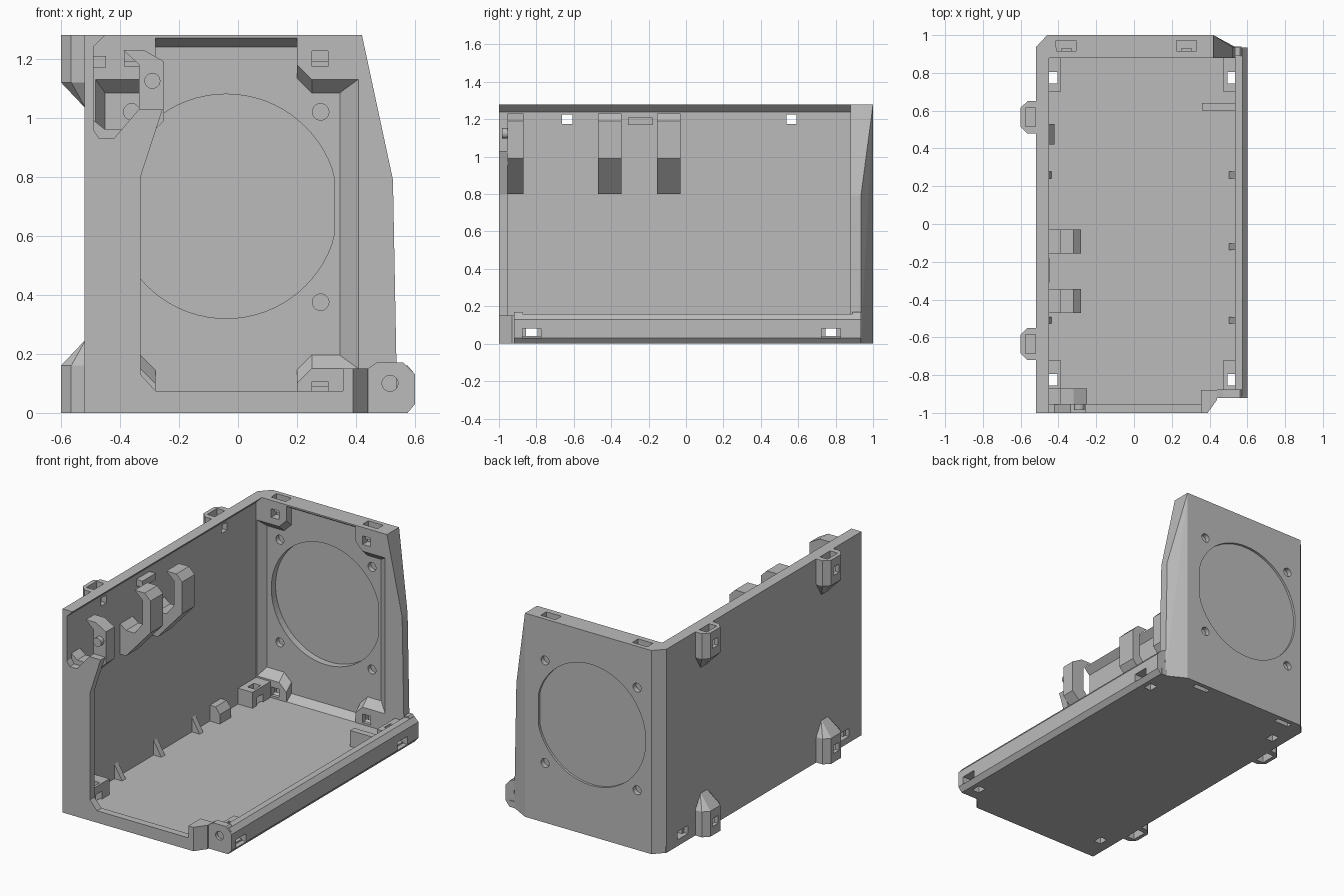
import bpy
import bmesh
import math
from mathutils import Vector

if "Cube" in bpy.data.objects:
    bpy.data.objects.remove(bpy.data.objects["Cube"])

grey = bpy.data.materials.new("plain_grey")
grey.use_nodes = True
tone = (0.5, 0.5, 0.5, 1)
grey.diffuse_color = tone
grey.node_tree.nodes["Principled BSDF"].inputs["Base Color"].default_value = tone

H = 1.28      # overall height
MID = -0.04   # centre line of the back panel


def finish(name, bm):
    bmesh.ops.recalc_face_normals(bm, faces=bm.faces)
    mesh = bpy.data.meshes.new(name)
    bm.to_mesh(mesh)
    bm.free()
    mesh.materials.append(grey)
    ob = bpy.data.objects.new(name, mesh)
    bpy.context.collection.objects.link(ob)
    return ob


def prism(name, pts, axis, a, b):
    """Extrude a 2D outline along an axis from a to b."""
    place = {"x": lambda p, t: (t, p[0], p[1]),
             "y": lambda p, t: (p[0], t, p[1]),
             "z": lambda p, t: (p[0], p[1], t)}[axis]
    bm = bmesh.new()
    face = bm.faces.new([bm.verts.new(place(p, a)) for p in pts])
    ext = bmesh.ops.extrude_face_region(bm, geom=[face])
    move = Vector(place((0, 0), b - a))
    bmesh.ops.translate(bm, vec=move, verts=[v for v in ext["geom"] if isinstance(v, bmesh.types.BMVert)])
    return finish(name, bm)


def hull(name, pts):
    bm = bmesh.new()
    verts = [bm.verts.new(p) for p in pts]
    res = bmesh.ops.convex_hull(bm, input=verts)
    loose = [v for v in bm.verts if not v.link_faces]
    bmesh.ops.delete(bm, geom=loose, context="VERTS")
    bmesh.ops.dissolve_limit(bm, angle_limit=0.01, verts=bm.verts, edges=bm.edges)
    return finish(name, bm)


def box(name, x0, x1, y0, y1, z0, z1):
    return prism(name, [(x0, y0), (x1, y0), (x1, y1), (x0, y1)], "z", z0, z1)


def disc(name, x, z, r, y0, y1, n=24, right=9):
    pts = []
    for i in range(n):
        a = math.tau * i / n
        pts.append((min(x + r * math.cos(a), right), z + r * math.sin(a)))
    return prism(name, pts, "y", y0, y1)


def cut(ob, cutters):
    for c in cutters:
        mod = ob.modifiers.new("cut", "BOOLEAN")
        mod.operation = "DIFFERENCE"
        mod.solver = "EXACT"
        mod.object = c
        bpy.context.view_layer.objects.active = ob
        bpy.ops.object.modifier_apply(modifier=mod.name)
        bpy.data.objects.remove(c)


SLOT_Y = (-0.825, 0.775)
HASP_Y = (-0.635, 0.565)

# Floor with square holes near its corners
floor = prism("floor", [(-0.52, -1), (0.39, -1), (0.42, -0.95), (0.42, -0.92),
                        (0.57, -0.92), (0.57, 0.94), (-0.52, 0.94)], "z", 0, 0.04)
cut(floor, [box("c", x - 0.025, x + 0.025, y - 0.03, y + 0.03, -1, 1)
            for x in (-0.43, 0.52) for y in SLOT_Y])

# Left wall with an overhanging top lip
wall = prism("side_wall", [(-0.52, 0), (-0.52, H), (-0.45, H), (-0.49, 1.24), (-0.49, 0)], "y", -1, 0.935)
cut(wall, [box("c", -1, -0.3, y - 0.027, y + 0.027, 1.175, 1.225) for y in HASP_Y]
    + [box("c", -1, -0.3, y - 0.05, y + 0.05, 0.04, 0.09) for y in SLOT_Y])

# Low lip along the open side, with slots
lip_edge = [(0.575, 0.16), (0.6, 0.13), (0.6, 0.03), (0.575, 0)]
lip = prism("side_lip", [(0.535, 0), (0.535, 0.16)] + lip_edge, "y", -0.91, 0.93)
cut(lip, [box("c", 0.5, 0.7, y - 0.05, y + 0.05, 0.03, 0.08) for y in SLOT_Y]
    + [box("c", 0.5, 0.545, y - 0.03, y + 0.03, -1, 0.1) for y in SLOT_Y])

# Hinge plates at both ends of the lip
for y, label in ((-0.92, "front"), (0.89, "back")):
    plate = prism(label + "_hinge_plate", [(0.44, 0), (0.44, 0.15), (0.47, 0.17), (0.56, 0.17)]
                  + lip_edge[1:], "y", y, y + 0.045)
    cut(plate, [disc("c", 0.515, 0.1, 0.027, y - 0.1, y + 0.1)])
prism("front_hinge_block", [(0.355, -1), (0.39, -1), (0.44, -0.93), (0.44, -0.88), (0.355, -0.88)], "z", 0, 0.15)

# Front frame: bottom bar and left strip with a notch near the top
prism("front_frame", [(-0.52, 0), (0.36, 0), (0.36, 0.075), (-0.28, 0.075), (-0.33, 0.13),
                      (-0.33, 0.8), (-0.255, 1.03), (-0.335, 1.03), (-0.42, 0.93), (-0.47, 0.93),
                      (-0.49, 0.96), (-0.49, H), (-0.52, H)], "y", -1, -0.955)

# Hooked clips rising from the left wall; the front one carries a pin
clip = [(-0.5, 0.8), (-0.45, 0.8), (-0.28, 0.99), (-0.28, 1.19), (-0.32, 1.23), (-0.39, 1.23),
        (-0.335, 1.18), (-0.335, 1.03), (-0.39, 0.96), (-0.45, 0.96), (-0.5, 1.0)]
for i, y in enumerate((-0.47, -0.155)):
    prism("cable_clip_%d" % i, clip, "y", y, y + 0.125)
prism("front_hook", [(x + 0.03 if x > -0.3 else x, z) for x, z in clip], "y", -0.955, -0.87)
disc("hook_pin", -0.29, 1.125, 0.027, -0.985, -0.95)
box("wall_tab", -0.5, -0.447, -0.31, -0.18, 1.17, 1.21)

# Back panel: bevelled outside, recessed inside, blind round opening
outline = [(-0.52, 0), (-0.52, H), (0.42, H), (0.525, 0.79), (0.525, 0.3), (0.54, 0)]
back = hull("back_panel", [(x, y, z) for x, z in outline for y in (0.88, 0.935)]
            + [(x, 1, z) for x in (-0.46, 0.42) for z in (0, H)])
recess = hull("c", [(x, 0.87, z) for x in (-0.49, 0.42) for z in (0.03, H - 0.003)]
              + [(x, 0.93, z) for x in (-0.45, 0.345) for z in (0.075, 1.24)])
cutters = [recess,
           disc("c", MID, 0.7, 0.38, 0.8, 0.973, 72, 0.325),
           disc("c", MID, 0.7, 0.38, 0.985, 1.1, 72, 0.325)]
for x in (-0.36, 0.28):
    for z in (0.375, 1.02):
        cutters += [disc("c", x, z, 0.028, 0.8, 0.96, 20), disc("c", x, z, 0.028, 0.97, 1.1, 20)]
for x in (-0.36, 0.278):
    cutters += [box("c", x - 0.052, x + 0.052, 0.915, 0.972, z, z + 0.1) for z in (-0.01, H - 0.09)]
cut(back, cutters)

# Corner blocks of the back panel, mirrored in both directions
for sx in (1, -1):
    for top in (True, False):
        def at(x, y, z):
            return (MID + sx * (x - MID), y, z if top else H - z)
        block = hull("panel_corner_block",
                     [at(*p) for p in ((0.2, 0.88, H), (0.41, 0.88, H), (0.41, 0.88, 1.13),
                                       (0.25, 0.88, 1.13), (0.2, 0.88, 1.18), (0.2, 0.935, H),
                                       (0.41, 0.935, H), (0.41, 0.935, 1.08),
                                       (0.25, 0.935, 1.08), (0.2, 0.935, 1.13))])
        hx, _, hz = at(0.278, 0, 1.2)
        cut(block, [box("c", hx - 0.027, hx + 0.027, 0.8, 0.93, hz - 0.027, hz + 0.027),
                    box("c", hx - 0.052, hx + 0.052, 0.915, 0.99, hz - 0.01 if top else -0.1,
                        H + 0.1 if top else hz + 0.01)])

# Hasps on the outside of the left wall, upper and lower pairs
for y in HASP_Y:
    for top in (True, False):
        def lv(z):
            return z if top else H - z
        pts = []
        for z in (H, 1.12):
            pts += [(x, y + s * w, lv(z)) for x, w in ((-0.515, 0.085), (-0.565, 0.085), (-0.6, 0.05))
                    for s in (1, -1)]
        pts += [(-0.515, y + s * 0.03, lv(1.03)) for s in (1, -1)]
        hasp = hull("hasp", pts)
        za, zb = sorted((lv(1.14), lv(1.4)))
        cut(hasp, [box("c", -0.575, -0.522, y - 0.05, y + 0.05, za, zb),
                   box("c", -0.7, -0.4, y - 0.027, y + 0.027, lv(1.2) - 0.025, lv(1.2) + 0.025)])

# Hollow blocks around the floor holes
for x0, x1, hx in ((-0.495, -0.39, -0.43), (0.475, 0.54, 0.52)):
    for y in SLOT_Y:
        block = box("floor_corner_block", x0, x1, y - 0.075, y + 0.105, 0.03, 0.14)
        cut(block, [box("c", hx - 0.025, hx + 0.025, y - 0.03, y + 0.03, -1, 1),
                    box("c", -1, 1, y - 0.03, y + 0.03, 0.04, 0.09)])

# Small gussets between the floor and both sides
for y in (-0.51, -0.12, 0.26):
    for base, tip in ((-0.495, -0.43), (0.54, 0.5)):
        prism("floor_gusset", [(base, 0.03), (tip, 0.03), (base, 0.14)], "y", y - 0.018, y + 0.018)

# Stops on the floor
prism("wall_stop", [(-0.495, 0.03), (-0.42, 0.03), (-0.42, 0.1), (-0.45, 0.14), (-0.495, 0.14)], "y", 0.42, 0.53)
box("lip_bracket", 0.36, 0.55, 0.6, 0.64, 0.03, 0.14)
box("front_corner_stop", -0.495, -0.42, -0.96, -0.9, 0.03, 0.14)
